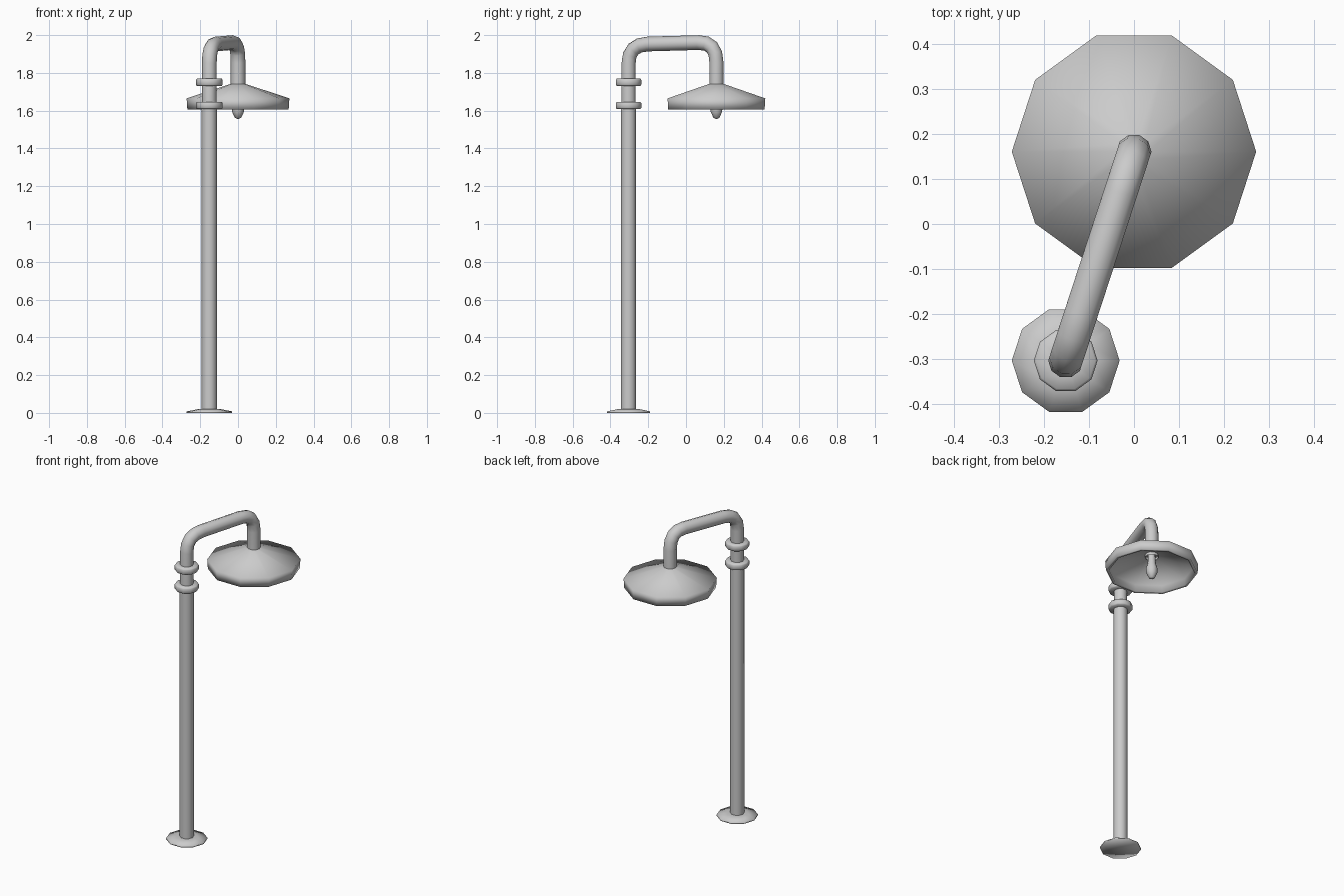
import bpy, bmesh
from math import cos, sin, pi
from mathutils import Vector

cube = bpy.data.objects.get("Cube")
if cube:
    bpy.data.objects.remove(cube, do_unlink=True)

SIDES = 10
POST = Vector((-0.152, -0.304, 0))
LAMP = Vector((0, 0.161, 0))

grey = bpy.data.materials.new("metal grey")
grey.use_nodes = True
grey.diffuse_color = (0.6, 0.6, 0.6, 1)
grey.node_tree.nodes["Principled BSDF"].inputs["Base Color"].default_value = (0.6, 0.6, 0.6, 1)


def lathe(name, center, profile):
    """Revolve (radius, height) points around a vertical axis; zero radius closes to a tip."""
    bm = bmesh.new()
    rings = []
    for r, z in profile:
        if r == 0:
            rings.append([bm.verts.new((0, 0, z))] * SIDES)
        else:
            rings.append([bm.verts.new((r * cos(2 * pi * i / SIDES), r * sin(2 * pi * i / SIDES), z))
                          for i in range(SIDES)])
    for a, b in zip(rings, rings[1:]):
        for i in range(SIDES):
            j = (i + 1) % SIDES
            bm.faces.new(list(dict.fromkeys((a[i], a[j], b[j], b[i]))))
    bmesh.ops.recalc_face_normals(bm, faces=bm.faces)
    for f in bm.faces:
        f.smooth = True
    mesh = bpy.data.meshes.new(name)
    bm.to_mesh(mesh)
    bm.free()
    mesh.materials.append(grey)
    obj = bpy.data.objects.new(name, mesh)
    obj.location = center
    bpy.context.collection.objects.link(obj)
    return obj


def bend(start, corner, end, steps=4):
    """Points of a rounded corner."""
    return [start.lerp(corner, i / steps).lerp(corner.lerp(end, i / steps), i / steps)
            for i in range(steps + 1)]


# Post with its foot and two collars
lathe("base_flange", POST, [(0, 0), (0.12, 0), (0.12, 0.008), (0.06, 0.02), (0.035, 0.02)])
lathe("post", POST, [(0.041, 0.005), (0.041, 1.63)])
for label, z in (("lower", 1.628), ("upper", 1.75)):
    lathe(label + "_collar", POST, [(0.03, z - 0.019), (0.066, z - 0.019), (0.071, z - 0.012),
                                    (0.071, z + 0.012), (0.066, z + 0.019), (0.03, z + 0.019)])

# Bent arm from the post over to the lamp
up = Vector((0, 0, 1))
left_top, right_top = POST + up * 1.95, LAMP + up * 1.963
path = [POST + up * 1.6]
path += bend(POST + up * 1.85, left_top, left_top.lerp(right_top, 0.22))
path += bend(left_top.lerp(right_top, 0.8), right_top, LAMP + up * 1.855)
path.append(LAMP + up * 1.70)
curve = bpy.data.curves.new("arm", "CURVE")
curve.dimensions = "3D"
curve.bevel_depth = 0.039
curve.bevel_resolution = 3
spline = curve.splines.new("POLY")
spline.points.add(len(path) - 1)
for point, p in zip(spline.points, path):
    point.co = (*p, 1)
spline.use_smooth = True
curve.materials.append(grey)
arm = bpy.data.objects.new("arm", curve)
bpy.context.collection.objects.link(arm)
bpy.context.view_layer.objects.active = arm
arm.select_set(True)
bpy.ops.object.convert(target="MESH")

# Hollow shade and the bulb under it
lathe("lamp_shade", LAMP, [(0.03, 1.745), (0.272, 1.665), (0.268, 1.605), (0.25, 1.605),
                           (0.25, 1.65), (0.03, 1.72), (0, 1.72)])
lathe("bulb", LAMP, [(0, 1.555), (0.017, 1.563), (0.032, 1.595), (0.034, 1.625),
                     (0.024, 1.66), (0.02, 1.725)])
